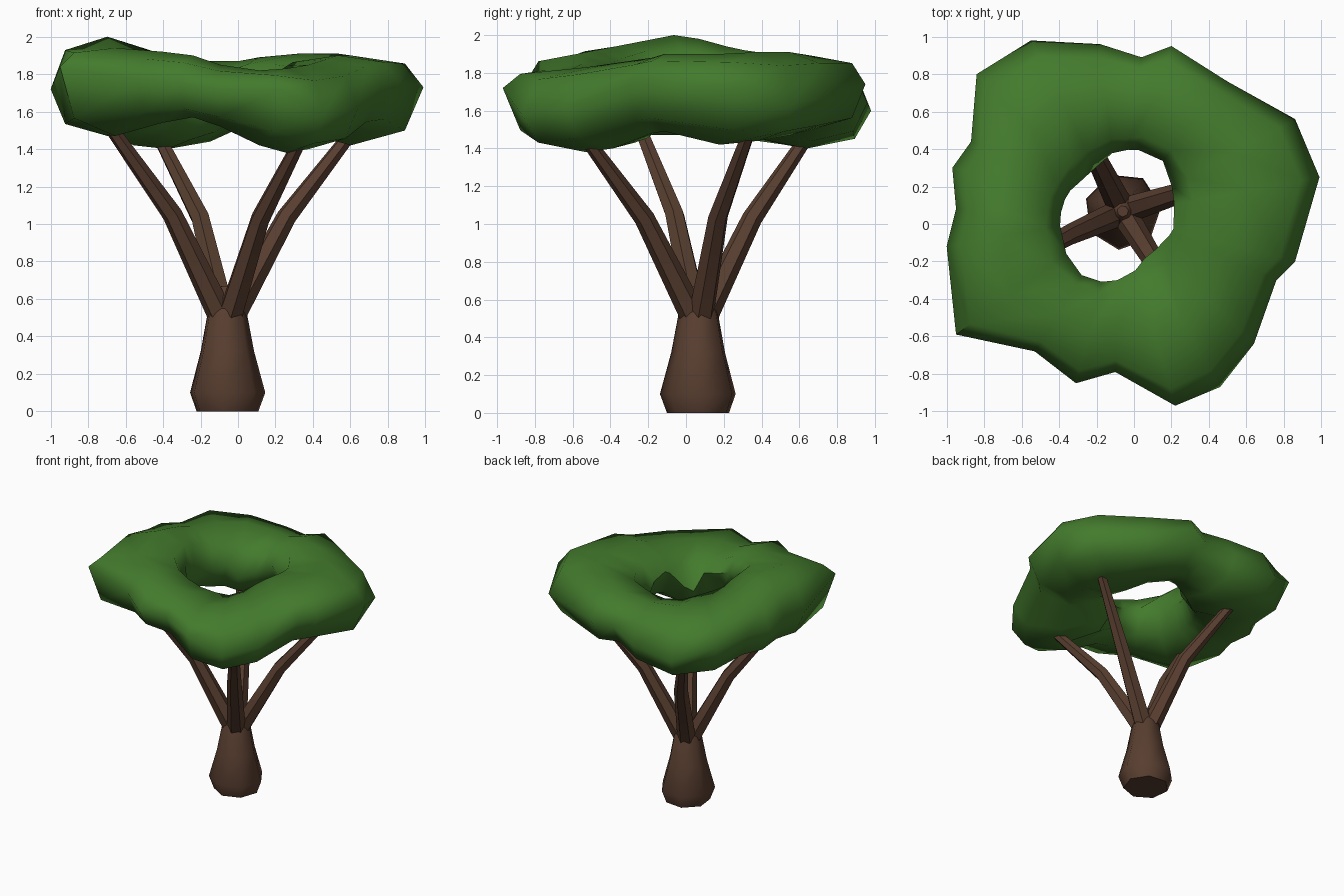
import bpy, bmesh, math
from mathutils import Vector

cube = bpy.data.objects.get("Cube")
if cube:
    bpy.data.objects.remove(cube, do_unlink=True)


def make_material(name, colour):
    mat = bpy.data.materials.new(name)
    mat.use_nodes = True
    mat.diffuse_color = (*colour, 1)
    mat.node_tree.nodes["Principled BSDF"].inputs["Base Color"].default_value = (*colour, 1)
    return mat


bark = make_material("brown bark", (0.098, 0.048, 0.029))
leaf = make_material("leaf green", (0.057, 0.198, 0.026))


def loft(name, rings, mat, closed=False, angle=50):
    """Skin a row of equal point rings; closed joins last to first, otherwise ends are capped."""
    bm = bmesh.new()
    loops = [[bm.verts.new(p) for p in ring] for ring in rings]
    pairs = list(zip(loops, loops[1:]))
    if closed:
        pairs.append((loops[-1], loops[0]))
    else:
        bm.faces.new(loops[0])
        bm.faces.new(loops[-1])
    n = len(loops[0])
    for a, b in pairs:
        for i in range(n):
            j = (i + 1) % n
            bm.faces.new((a[i], a[j], b[j], b[i]))
    bmesh.ops.recalc_face_normals(bm, faces=bm.faces[:])
    mesh = bpy.data.meshes.new(name)
    bm.to_mesh(mesh)
    bm.free()
    mesh.materials.append(mat)
    obj = bpy.data.objects.new(name, mesh)
    bpy.context.collection.objects.link(obj)
    bpy.ops.object.select_all(action='DESELECT')
    obj.select_set(True)
    bpy.context.view_layer.objects.active = obj
    bpy.ops.object.shade_smooth_by_angle(angle=math.radians(angle))


def circle(centre, radius, sides, u, v):
    step = math.tau / sides
    return [centre + radius * (math.cos(i * step) * u + math.sin(i * step) * v)
            for i in range(sides)]


# Trunk: flared seven-sided foot narrowing to a rounded fork
up = Vector((0, 0, 1))
axis = Vector((-0.06, 0.068, 0))
east = Vector((0.99, 0.12, 0)).normalized()
trunk_profile = [(0.17, 0), (0.207, 0.1), (0.147, 0.32), (0.107, 0.53),
                 (0.06, 0.62), (0.03, 0.67)]
loft("trunk", [circle(axis + up * z, r, 7, east, up.cross(east)) for r, z in trunk_profile], bark)

# Branches: tapering, bent once, spreading from the fork into the crown
branches = {
    "left_front_branch": ((0.12, -0.22, 1.03), (0.33, -0.52, 1.44)),
    "left_back_branch": ((0.26, 0.17, 1.04), (0.60, 0.33, 1.48)),
    "right_back_branch": ((-0.20, 0.35, 1.03), (-0.42, 0.64, 1.46)),
    "right_front_branch": ((-0.35, -0.06, 1.05), (-0.67, -0.24, 1.50)),
}
for name, (bend, tip) in branches.items():
    bend, tip = Vector(bend), Vector(tip)
    out = bend - axis
    out.z = 0
    out.normalize()
    root = axis + out * 0.045 + up * 0.53
    side = out.cross(up)
    rings = []
    for centre, radius, along in ((root, 0.07, bend - root),
                                  (bend, 0.054, tip - root),
                                  (tip, 0.036, tip - bend)):
        rings.append(circle(centre, radius, 6, side, side.cross(along.normalized())))
    loft(name, rings, bark, angle=40)

# Crown: lumpy ring; each station is outer x, outer y, hole radius, top, rim height, underside
hub = Vector((-0.08, 0.05, 0))
stations = [
    (.99, .25, .3, 1.9, 1.73, 1.42), (.86, .56, .32, 1.91, 1.63, 1.44),
    (.5, .76, .37, 1.91, 1.68, 1.47), (.2, .95, .36, 1.89, 1.74, 1.5),
    (.04, .89, .35, 1.87, 1.7, 1.51), (-.18, .96, .33, 1.87, 1.64, 1.44),
    (-.55, .98, .28, 1.89, 1.6, 1.4), (-.84, .8, .27, 1.89, 1.73, 1.42),
    (-.87, .44, .29, 1.92, 1.7, 1.45), (-.97, .3, .3, 1.94, 1.71, 1.47),
    (-.95, .08, .31, 1.98, 1.71, 1.48), (-1, -.12, .32, 2, 1.72, 1.47),
    (-.95, -.59, .35, 1.94, 1.84, 1.47), (-.53, -.68, .38, 1.92, 1.77, 1.54),
    (-.31, -.85, .37, 1.9, 1.75, 1.57), (-.1, -.79, .35, 1.85, 1.72, 1.52),
    (.22, -.97, .31, 1.82, 1.72, 1.42), (.46, -.87, .27, 1.83, 1.58, 1.38),
    (.64, -.64, .27, 1.85, 1.62, 1.4), (.76, -.3, .29, 1.88, 1.74, 1.48),
    (.86, -.2, .3, 1.9, 1.76, 1.49),
]


def soft(t):
    """Square off a sine wave a little."""
    return math.copysign(abs(t) ** 0.85, t)


rings = []
for x, y, hole, top, rim, under in stations:
    spoke = Vector((x, y, 0)) - hub
    reach = spoke.length
    spoke.normalize()
    ring = []
    for i in range(8):
        a = math.tau * i / 8
        r = (reach + hole) / 2 + (reach - hole) / 2 * soft(math.cos(a))
        lift = soft(math.sin(a))
        z = rim + lift * (top - rim if lift > 0 else rim - under)
        ring.append(hub + spoke * r + up * z)
    rings.append(ring)
loft("leaf_crown", rings, leaf, closed=True, angle=60)
